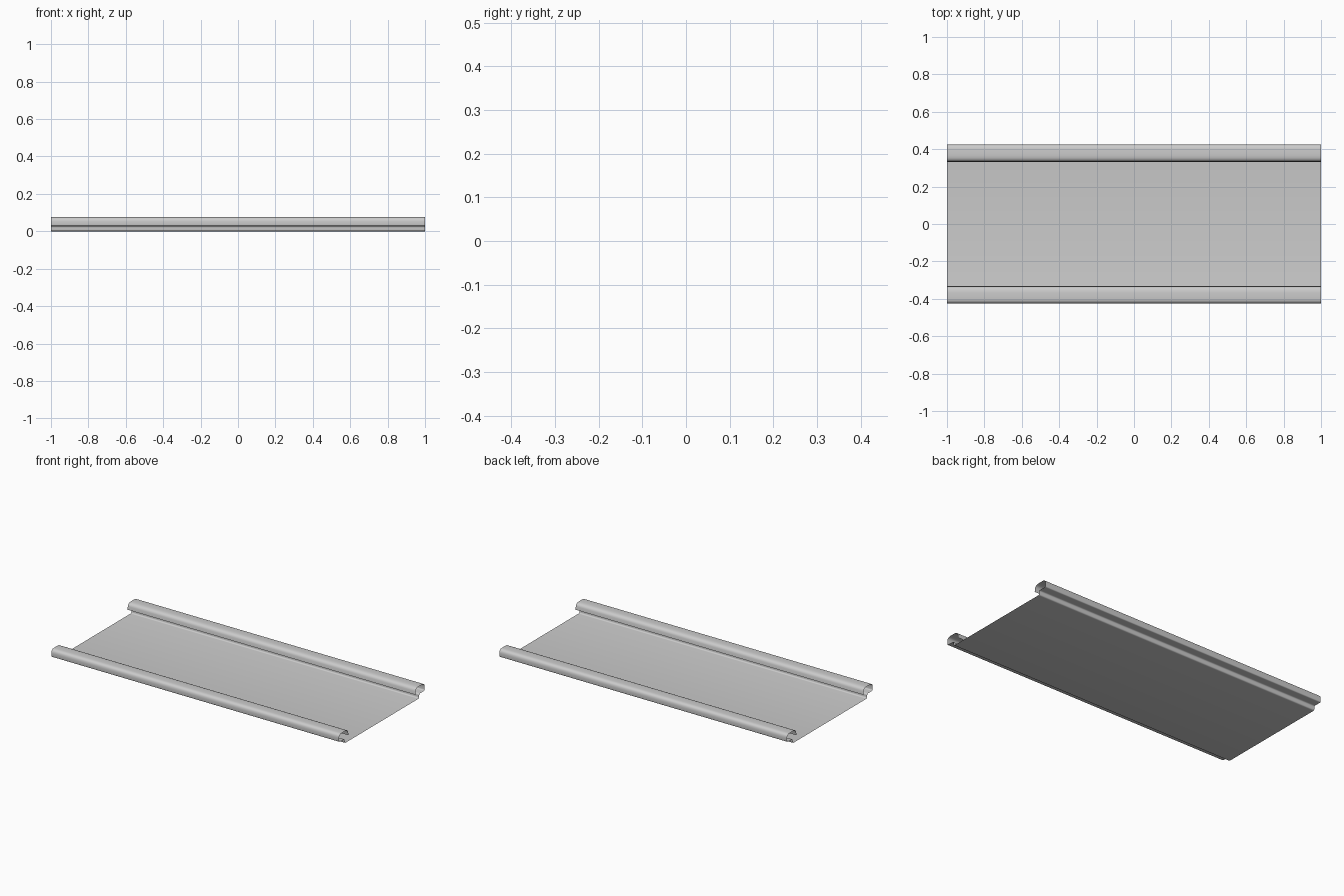
import bpy, bmesh, math
from mathutils import Vector

if "Cube" in bpy.data.objects:
    bpy.data.objects.remove(bpy.data.objects["Cube"])


def rounded(points, steps=4):
    """Polyline of (y, z, radius) with filleted corners."""
    out = []
    for i, (y, z, r) in enumerate(points):
        p = Vector((y, z))
        if r == 0:
            out.append(p)
            continue
        a = Vector(points[i - 1][:2]) - p
        b = Vector(points[i + 1][:2]) - p
        s = p + a.normalized() * min(r, a.length * 0.49)
        e = p + b.normalized() * min(r, b.length * 0.49)
        for k in range(steps + 1):
            t = k / steps
            out.append(s * (1 - t) ** 2 + p * 2 * t * (1 - t) + e * t * t)
    return out


def extrude_sheet(name, profile, half_length):
    bm = bmesh.new()
    rows = [[bm.verts.new((x, p.x, p.y)) for p in profile]
            for x in (-half_length, half_length)]
    for i in range(len(profile) - 1):
        bm.faces.new((rows[0][i], rows[1][i], rows[1][i + 1], rows[0][i + 1]))
    mesh = bpy.data.meshes.new(name)
    bm.to_mesh(mesh)
    bm.free()
    obj = bpy.data.objects.new(name, mesh)
    bpy.context.collection.objects.link(obj)
    bpy.context.view_layer.objects.active = obj
    obj.select_set(True)
    bpy.ops.object.shade_smooth_by_angle(angle=math.radians(35))
    return obj


# Half section: flat panel, step, ledge, outer wall and curl back over the panel
half = rounded([
    (0.0, 0.0, 0), (0.370, 0.0, 0.010), (0.370, 0.028, 0.010),
    (0.425, 0.028, 0.008), (0.425, 0.076, 0.025), (0.337, 0.076, 0.030),
    (0.332, 0.036, 0),
])
# Both long edges carry the same curl
section = [Vector((-p.x, p.y)) for p in reversed(half[1:])] + half
extrude_sheet("channel_panel", section, 1.0)
